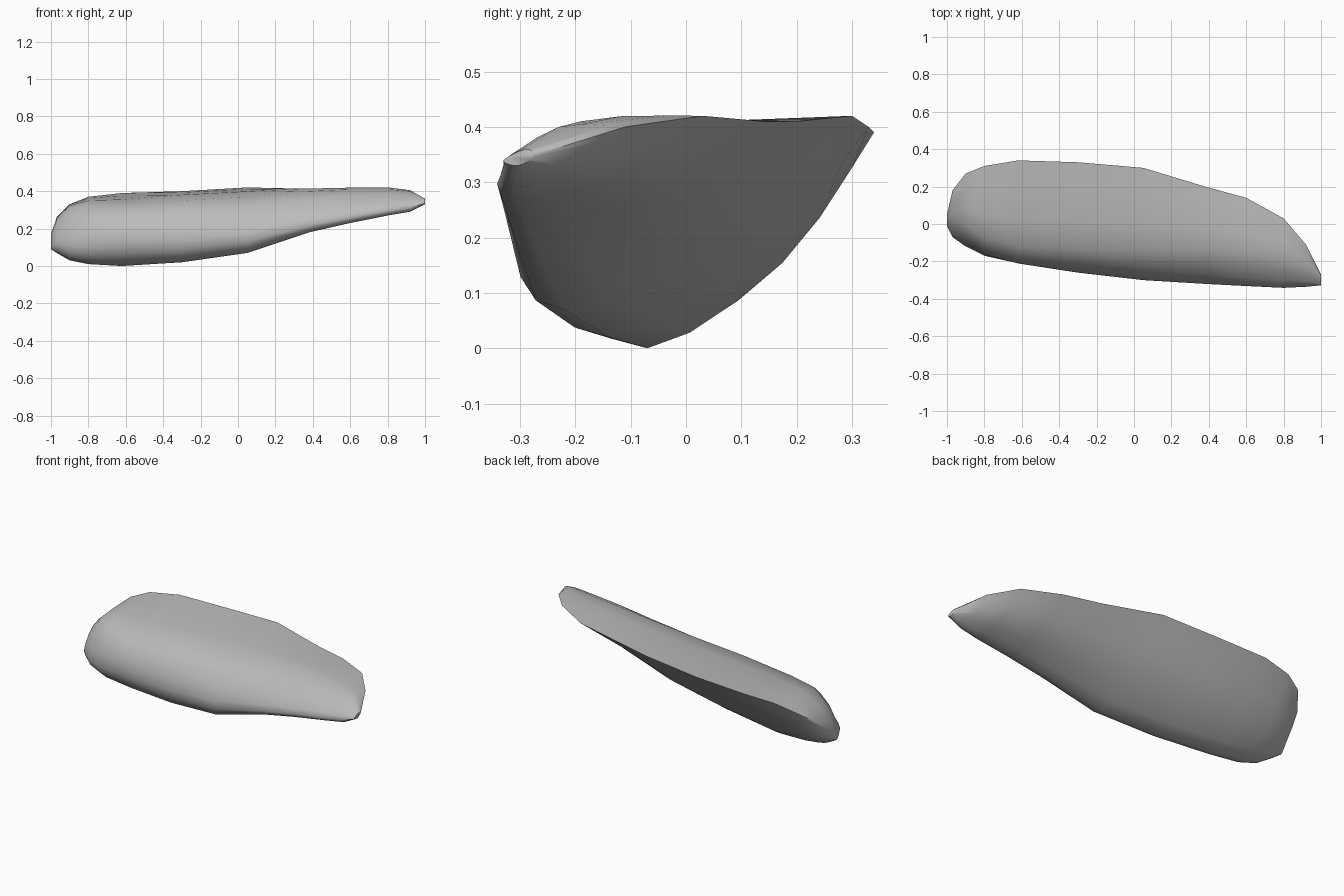
import bpy
import bmesh
import math
from mathutils import Vector

cube = bpy.data.objects.get("Cube")
if cube:
    bpy.data.objects.remove(cube, do_unlink=True)

# Cross-sections along x: x, then (y, z) of back crest, upper bulge, front edge, keel
STATIONS = [
    (-1.0, (.05, .17), (.03, .18), (-.01, .12), (.01, .1)),
    (-.97, (.18, .27), (.02, .25), (-.07, .13), (0, .08)),
    (-.9, (.27, .34), (-.01, .31), (-.12, .12), (-.03, .04)),
    (-.8, (.31, .38), (-.07, .33), (-.17, .12), (-.05, .02)),
    (-.62, (.34, .4), (-.12, .33), (-.21, .13), (-.07, .01)),
    (-.3, (.33, .41), (-.13, .36), (-.26, .15), (-.14, .03)),
    (.05, (.3, .43), (-.14, .38), (-.3, .19), (-.22, .08)),
    (.38, (.2, .42), (-.14, .41), (-.31, .26), (-.27, .19)),
    (.6, (.14, .42), (-.16, .42), (-.32, .3), (-.29, .24)),
    (.8, (.03, .43), (-.19, .42), (-.33, .33), (-.31, .28)),
    (.92, (-.11, .41), (-.23, .41), (-.33, .34), (-.31, .3)),
    (1.0, (-.27, .36), (-.29, .37), (-.33, .35), (-.31, .34)),
]
STEPS = 3


def spline(points, steps):
    """Smooth open curve through all the points."""
    padded = [points[0]] + points + [points[-1]]
    result = []
    for a, b, c, d in zip(padded, padded[1:], padded[2:], padded[3:]):
        for i in range(steps):
            t = i / steps
            result.append(b + (c - a) * t / 2
                          + (a * 2 - b * 5 + c * 4 - d) * t * t / 2
                          + (b * 3 - a - c * 3 + d) * t ** 3 / 2)
    return result


def section(crest, bulge, front, keel):
    """Rounded section with a sharp back crest and a slightly full underside."""
    crest, bulge, front, keel = map(Vector, (crest, bulge, front, keel))
    span = crest - keel
    under = (crest + keel) / 2 + Vector((span.y, -span.x)) * .1
    return spline([crest, bulge, front, keel, under, crest], STEPS)


# Stone slab skinned across the sections
bm = bmesh.new()
rings = []
for x, *corners in STATIONS:
    rings.append([bm.verts.new((x, p.x, p.y)) for p in section(*corners)])
for near, far in zip(rings, rings[1:]):
    for i in range(len(near)):
        j = (i + 1) % len(near)
        bm.faces.new((near[i], near[j], far[j], far[i]))
bm.faces.new(rings[0])
bm.faces.new(rings[-1])
bmesh.ops.recalc_face_normals(bm, faces=bm.faces)
low = min(v.co.z for v in bm.verts)
bmesh.ops.translate(bm, verts=bm.verts, vec=(0, 0, -low))

mesh = bpy.data.meshes.new("stone_slab")
bm.to_mesh(mesh)
bm.free()
slab = bpy.data.objects.new("stone_slab", mesh)
bpy.context.collection.objects.link(slab)

# Plain grey stone
stone = bpy.data.materials.new("stone_grey")
stone.use_nodes = True
colour = (.5, .5, .5, 1)
stone.diffuse_color = colour
stone.node_tree.nodes["Principled BSDF"].inputs["Base Color"].default_value = colour
mesh.materials.append(stone)

# Soft shading with the back crest kept sharp
bpy.ops.object.select_all(action='DESELECT')
slab.select_set(True)
bpy.context.view_layer.objects.active = slab
bpy.ops.object.shade_smooth_by_angle(angle=math.radians(50))
